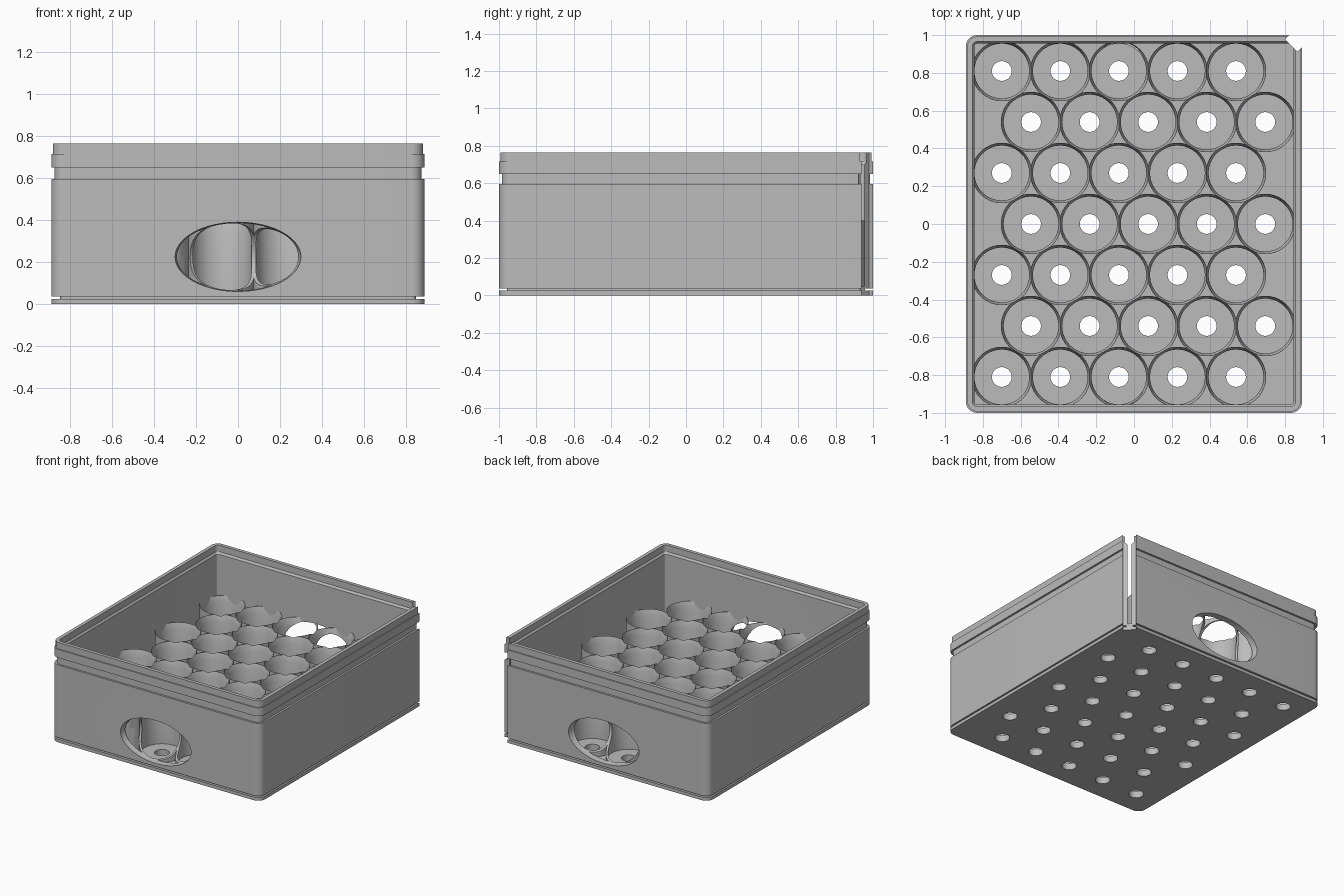
import bpy, bmesh, math
from mathutils import Matrix

if "Cube" in bpy.data.objects:
    bpy.data.objects.remove(bpy.data.objects["Cube"], do_unlink=True)

grey = bpy.data.materials.new("plain grey")
grey.use_nodes = True
grey.diffuse_color = (0.5, 0.5, 0.5, 1)
grey.node_tree.nodes["Principled BSDF"].inputs["Base Color"].default_value = (0.5, 0.5, 0.5, 1)

HALF_X, HALF_Y, TOP = 0.89, 1.0, 0.765
FLOOR, TUBE_TOP = 0.05, 0.40
PITCH, ROW = 0.31, 0.27
OUTER, INNER, HOLE = 0.16, 0.145, 0.052


def make_object(name, bm):
    bmesh.ops.recalc_face_normals(bm, faces=bm.faces)
    mesh = bpy.data.meshes.new(name)
    bm.to_mesh(mesh)
    bm.free()
    mesh.materials.append(grey)
    obj = bpy.data.objects.new(name, mesh)
    bpy.context.collection.objects.link(obj)
    return obj


def cut(obj, cutter):
    mod = obj.modifiers.new("cut", 'BOOLEAN')
    mod.operation = 'DIFFERENCE'
    mod.solver = 'EXACT'
    mod.use_self = True
    mod.object = cutter
    bpy.context.view_layer.objects.active = obj
    bpy.ops.object.modifier_apply(modifier=mod.name)


def rounded_loop(bm, inset, z, radius, steps=8):
    """Ring of vertices around a rounded rectangle."""
    verts = []
    for k, (sx, sy) in enumerate([(1, 1), (-1, 1), (-1, -1), (1, -1)]):
        for i in range(steps + 1):
            a = math.pi / 2 * (k + i / steps)
            x = sx * (HALF_X - inset - radius) + radius * math.cos(a)
            y = sy * (HALF_Y - inset - radius) + radius * math.sin(a)
            verts.append(bm.verts.new((x, y, z)))
    return verts


def stack(bm, profile):
    """Skin a closed solid through rounded loops (inset, z, radius)."""
    loops = [rounded_loop(bm, *p) for p in profile]
    for a, b in zip(loops, loops[1:]):
        n = len(a)
        for i in range(n):
            j = (i + 1) % n
            bm.faces.new((a[i], a[j], b[j], b[i]))
    bm.faces.new(loops[0])
    bm.faces.new(loops[-1])


def lathe(bm, x, y, profile, segments=56):
    """Capped round solid from (radius, z) pairs."""
    rings = [[bm.verts.new((x + r * math.cos(2 * math.pi * i / segments),
                            y + r * math.sin(2 * math.pi * i / segments), z))
              for i in range(segments)] for r, z in profile]
    for a, b in zip(rings, rings[1:]):
        for i in range(segments):
            j = (i + 1) % segments
            bm.faces.new((a[i], a[j], b[j], b[i]))
    bm.faces.new(rings[0])
    bm.faces.new(rings[-1])


def lathe_all(name, profile):
    bm = bmesh.new()
    for x, y in cells:
        lathe(bm, x, y, profile)
    return make_object(name, bm)


# Staggered rows of five cells
cells = [(PITCH * (c - 2) + (-0.08 if r % 2 else 0.075), ROW * (r - 3))
         for r in range(7) for c in range(5)]
cells = [(x, y) for x, y in cells]
cells = [(PITCH * (c - 2) + (0.075 if r % 2 else -0.08), ROW * (r - 3))
         for r in range(7) for c in range(5)]

# Box shell: base plate, slot, wall, neck, band, lip, then the inside
bm = bmesh.new()
stack(bm, [
    (0, 0, 0.06), (0, 0.025, 0.06),
    (0.042, 0.025, 0.02), (0.042, 0.036, 0.02), (0, 0.036, 0.06),
    (0, 0.595, 0.06), (0.015, 0.595, 0.05), (0.015, 0.65, 0.05),
    (0, 0.65, 0.06), (0, 0.715, 0.06), (0.007, 0.715, 0.055),
    (0.007, TOP, 0.055), (0.034, TOP, 0.028), (0.034, 0.715, 0.028),
    (0.045, 0.70, 0.015), (0.045, FLOOR, 0.015)])
shell = make_object("box_shell", bm)

# Tubes with flared mouths
tubes = lathe_all("cell_tubes", [(OUTER, 0.042), (OUTER, TUBE_TOP)])
bores = lathe_all("bore_cutter", [(INNER, 0.02), (INNER, TUBE_TOP - 0.05),
                                  (OUTER - 0.001, TUBE_TOP), (OUTER - 0.001, TUBE_TOP + 0.05)])
cut(tubes, bores)

# Drain holes through the floor
holes = lathe_all("hole_cutter", [(HOLE, -0.1), (HOLE, 0.2)])
cut(shell, holes)

# Oval finger windows, front and back
bm = bmesh.new()
for side in (-1, 1):
    bmesh.ops.create_uvsphere(
        bm, u_segments=64, v_segments=40, radius=1,
        matrix=Matrix.Translation((0, side * HALF_Y, 0.225)) @ Matrix.Diagonal((0.30, 0.20, 0.165, 1)))
windows = make_object("window_cutter", bm)
cut(shell, windows)
cut(tubes, windows)

# Diagonal slit down the back corner
bm = bmesh.new()
bmesh.ops.create_cube(
    bm, size=1,
    matrix=Matrix.Translation((0.903, 1.016, 0.4)) @ Matrix.Rotation(math.pi / 4, 4, 'Z')
    @ Matrix.Diagonal((0.2, 0.093, 1.2, 1)))
slit = make_object("slit_cutter", bm)
cut(shell, slit)

for helper in (bores, holes, windows, slit):
    bpy.data.objects.remove(helper, do_unlink=True)

# Smooth curves, sharp edges
for obj in (shell, tubes):
    bpy.ops.object.select_all(action='DESELECT')
    obj.select_set(True)
    bpy.context.view_layer.objects.active = obj
    bpy.ops.object.shade_smooth_by_angle(angle=math.radians(30))
